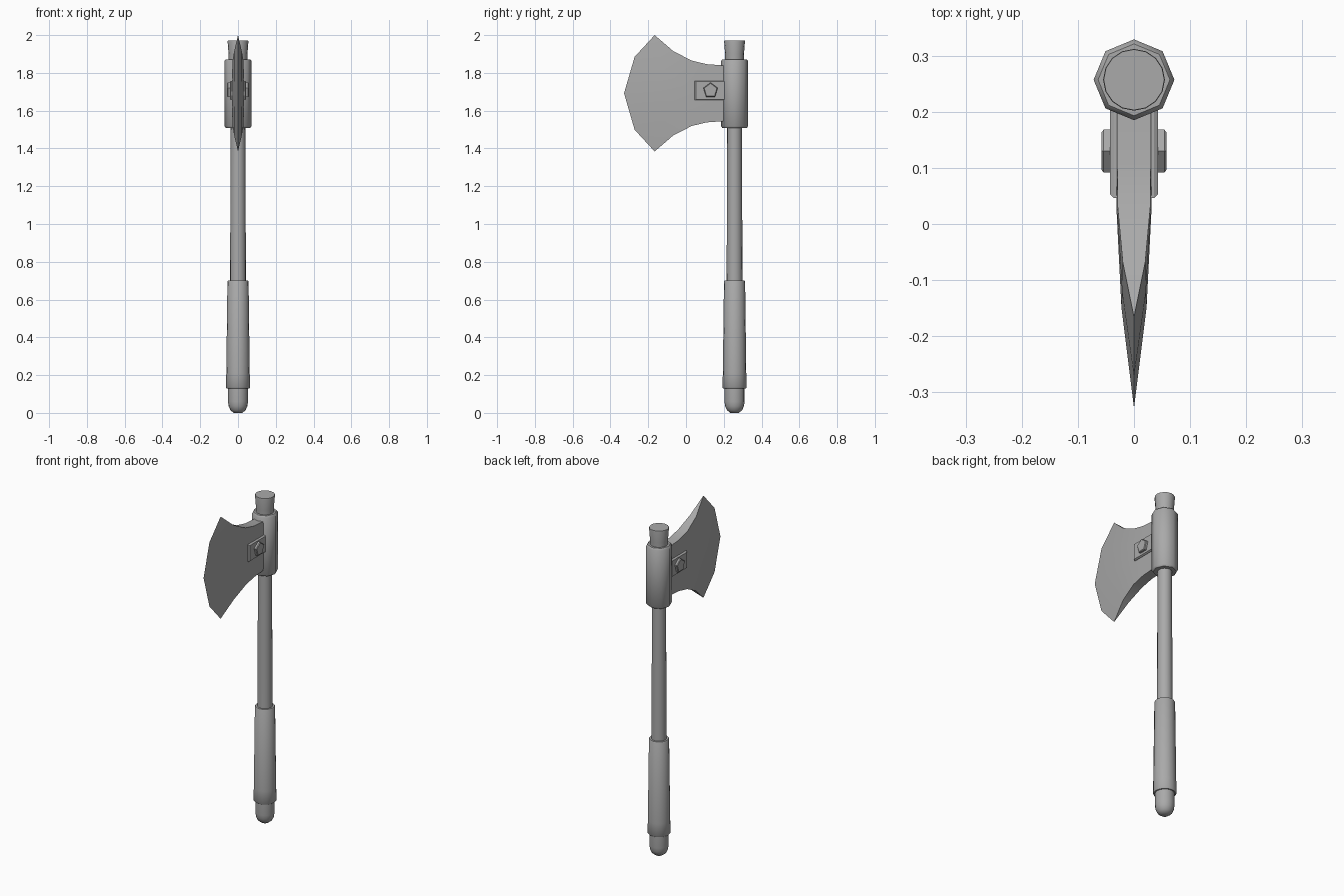
import bpy, bmesh, math
from mathutils import Vector

if "Cube" in bpy.data.objects:
    bpy.data.objects.remove(bpy.data.objects["Cube"])

AXIS_Y = 0.257   # handle axis
MID_Z = 1.692    # height of the blade's centre line

GREY = (0.4, 0.4, 0.4, 1)
grey = bpy.data.materials.new("mid grey")
grey.use_nodes = True
grey.diffuse_color = GREY
grey.node_tree.nodes["Principled BSDF"].inputs["Base Color"].default_value = GREY


def finish(name, bm, angle=50):
    """Turn a bmesh into a shaded object."""
    bmesh.ops.recalc_face_normals(bm, faces=bm.faces)
    mesh = bpy.data.meshes.new(name)
    bm.to_mesh(mesh)
    bm.free()
    mesh.materials.append(grey)
    obj = bpy.data.objects.new(name, mesh)
    bpy.context.collection.objects.link(obj)
    bpy.ops.object.select_all(action='DESELECT')
    obj.select_set(True)
    bpy.context.view_layer.objects.active = obj
    bpy.ops.object.shade_smooth_by_angle(angle=math.radians(angle))


def lathe(name, profile, sides, angle=40):
    """Closed turned part around the handle axis from (radius, z) pairs."""
    bm = bmesh.new()
    rings = []
    for r, z in profile:
        rings.append([bm.verts.new((r * math.cos(a), AXIS_Y + r * math.sin(a), z))
                      for a in (2 * math.pi * i / sides for i in range(sides))])
    for low, high in zip(rings, rings[1:]):
        for i in range(sides):
            j = (i + 1) % sides
            bm.faces.new((low[i], low[j], high[j], high[i]))
    bm.faces.new(rings[0])
    bm.faces.new(rings[-1])
    finish(name, bm, angle)


# Handle, from the bottom up
lathe("pommel", [(0.022, 0.0), (0.040, 0.014), (0.050, 0.036), (0.053, 0.06), (0.053, 0.14)], 16)
lathe("grip", [(0.060, 0.13), (0.064, 0.135), (0.062, 0.21), (0.056, 0.695), (0.053, 0.70)], 16)
lathe("shaft", [(0.042, 0.68), (0.039, 1.53)], 16)
lathe("shaft_cap", [(0.049, 1.85), (0.050, 1.90), (0.055, 1.965), (0.054, 1.972)], 16)
lathe("collar", [(0.064, 1.508), (0.072, 1.518), (0.072, 1.862), (0.064, 1.872)], 8, 50)

# Blade: columns run from collar to cutting edge, rows from bottom to top
STATIONS = [(0.22, 0.146, 0.030), (0.11, 0.154, 0.030), (0.03, 0.173, 0.029)]  # y, half height, half thickness
EDGE = [(-0.166, -0.308), (-0.272, -0.193), (-0.328, 0), (-0.272, 0.193), (-0.166, 0.308)]  # y, z offset
columns = []
for y, h, t in STATIONS:
    columns.append([(y, h * k / 2, t + 0.0012 * (2 - abs(k))) for k in range(-2, 3)])
last = columns[-1]
for f, t, pinch in ((0.5, 0.020, 0.93), (1.0, 0.0, 1.0)):
    columns.append([(p[0] + (e[0] - p[0]) * f, (p[1] + (e[1] - p[1]) * f) * pinch,
                     t + 0.0012 * (2 - abs(k)) * (f < 1))
                    for p, e, k in zip(last, EDGE, range(-2, 3))])

bm = bmesh.new()
sides = []
for s in (-1, 1):
    sides.append([[bm.verts.new((s * t, y, MID_Z + z)) for y, z, t in col] for col in columns])
for grid in sides:
    for a, b in zip(grid, grid[1:]):
        for k in range(4):
            bm.faces.new((a[k], a[k + 1], b[k + 1], b[k]))
right, left = sides
for k in (0, 4):     # lower and upper rims
    for c in range(len(columns) - 1):
        bm.faces.new((right[c][k], left[c][k], left[c + 1][k], right[c + 1][k]))
bm.faces.new(right[0] + left[0][::-1])
bmesh.ops.remove_doubles(bm, verts=bm.verts, dist=0.0001)
finish("blade", bm, 40)


def chamfered_prism(name, outline, x0, x1, inset, s):
    """Prism along x with a chamfered outer face; outline holds (y, z) pairs."""
    cy = sum(p[0] for p in outline) / len(outline)
    cz = sum(p[1] for p in outline) / len(outline)
    bm = bmesh.new()
    rings = []
    for x, d in ((x0, 0), (x1 - inset, 0), (x1, inset)):
        ring = []
        for y, z in outline:
            v = Vector((y - cy, z - cz))
            v *= 1 - d / v.length * 1.2
            ring.append(bm.verts.new((s * x, cy + v.x, cz + v.y)))
        rings.append(ring)
    n = len(outline)
    for a, b in zip(rings, rings[1:]):
        for i in range(n):
            bm.faces.new((a[i], a[(i + 1) % n], b[(i + 1) % n], b[i]))
    bm.faces.new(rings[0])
    bm.faces.new(rings[-1])
    finish(name, bm, 30)


# Clamp plates and five-sided bolts on both cheeks
plate = [(0.046, 1.656), (0.046, 1.758), (0.22, 1.758), (0.22, 1.656)]
bolt = [(0.13 + 0.040 * math.sin(a), 1.707 + 0.042 * math.cos(a))
        for a in (2 * math.pi * i / 5 for i in range(5))]
for side, s in (("left", 1), ("right", -1)):
    chamfered_prism(side + "_clamp_plate", plate, 0.02, 0.043, 0.007, s)
    chamfered_prism(side + "_bolt", bolt, 0.035, 0.058, 0.004, s)
